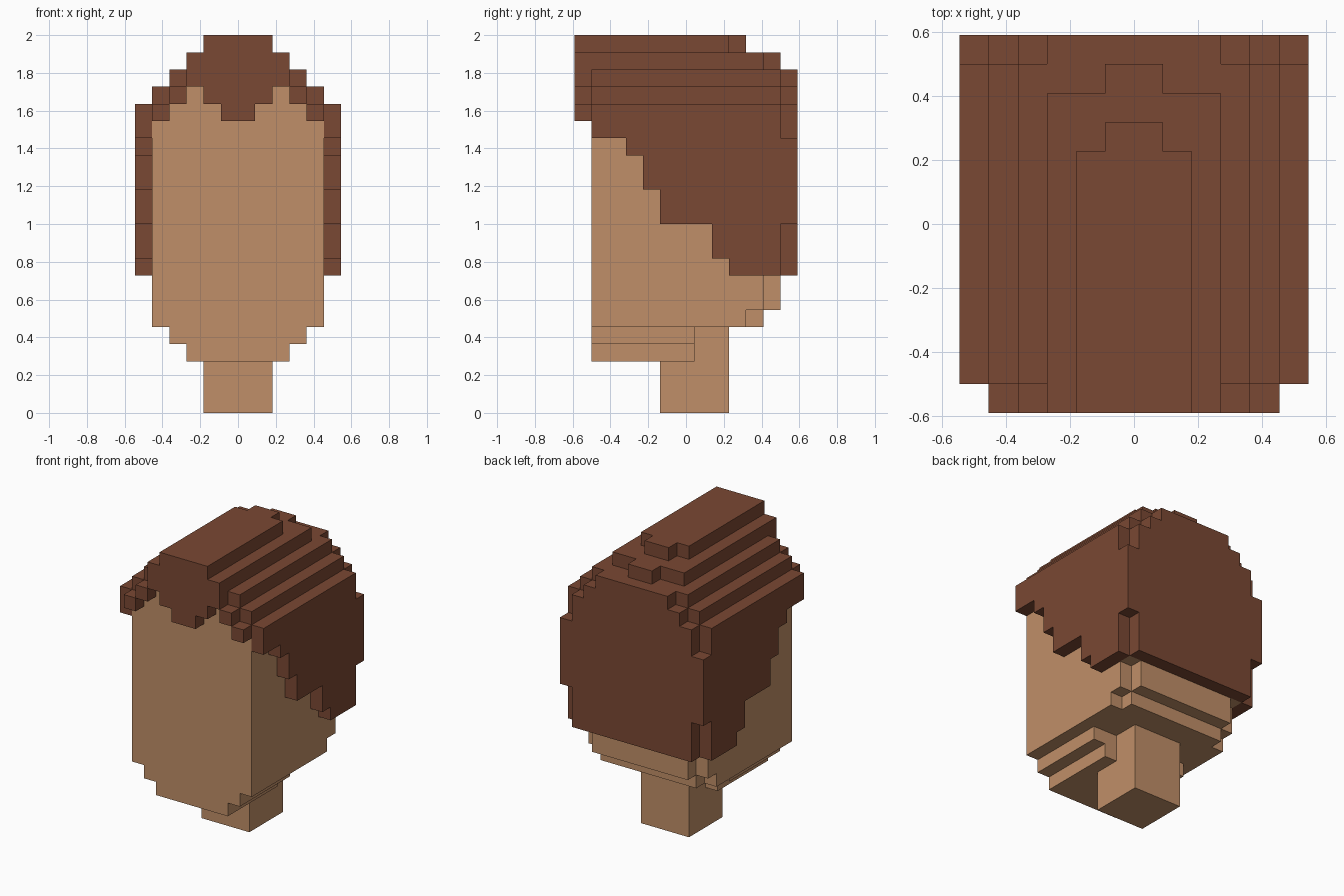
import bpy
import bmesh
from mathutils import Matrix

cube = bpy.data.objects.get("Cube")
if cube:
    bpy.data.objects.remove(cube, do_unlink=True)

U = 1 / 11  # size of one block


def material(name, rgb):
    m = bpy.data.materials.new(name)
    m.use_nodes = True
    m.diffuse_color = (*rgb, 1)
    m.node_tree.nodes["Principled BSDF"].inputs["Base Color"].default_value = (*rgb, 1)
    return m


SKIN = material("skin tan", (0.527, 0.275, 0.138))
HAIR = material("hair brown", (0.195, 0.065, 0.033))


def add_box(bm, x0, x1, y0, y1, z0, z1):
    size = Matrix.Diagonal((x1 - x0, y1 - y0, z1 - z0, 1))
    mid = Matrix.Translation(((x0 + x1) / 2, (y0 + y1) / 2, (z0 + z1) / 2))
    bmesh.ops.create_cube(bm, size=1, matrix=mid @ size)


def part(name, mat, centred=(), paired=()):
    """centred: (half width, y0, y1, z0, z1); paired: (x0, x1, y0, y1, z0, z1), mirrored."""
    bm = bmesh.new()
    for h, *rest in centred:
        add_box(bm, -h, h, *rest)
    for x0, x1, *rest in paired:
        add_box(bm, x0, x1, *rest)
        add_box(bm, -x1, -x0, *rest)
    bmesh.ops.scale(bm, vec=(U, U, U), verts=bm.verts)
    mesh = bpy.data.meshes.new(name)
    bm.to_mesh(mesh)
    bm.free()
    mesh.materials.append(mat)
    obj = bpy.data.objects.new(name, mesh)
    bpy.context.collection.objects.link(obj)


# Neck, stepped jaw and head
part("neck", SKIN, [(2, -1.5, 2.5, 0, 5)])
part("jaw", SKIN, [(3, -5.5, 0.5, 3, 4), (4, -5.5, 0.5, 4, 5)])
part("head", SKIN, [
    (5, -5.5, 3.5, 5, 6), (4, 3.5, 4.5, 5, 6),    # base of the skull
    (5, -5.5, 4.5, 6, 8), (4, 4.5, 5.5, 6, 8),    # nape
    (5, -5.5, 5.5, 8, 17),                        # face
    (4, -5.5, 5.5, 17, 18), (3, -5.5, 5.5, 18, 19),  # forehead
])

# Stepped top of the hair
part("hair_crown", HAIR, [
    (2, -6.5, 2.5, 21, 22), (1, 2.5, 3.5, 21, 22),
    (3, -6.5, 4.5, 20, 21), (1, 4.5, 5.5, 20, 21),
    (4, -5.5, 5.5, 19, 20),
], [
    (3, 5, -5.5, 5.5, 18, 19),
    (4, 6, -5.5, 5.5, 17, 18),
])

# Fringe: central peak plus diagonal blocks at the temples
part("hair_fringe", HAIR, [
    (3, -6.5, -5.5, 19, 20), (2, -6.5, -5.5, 18, 19), (1, -6.5, -5.5, 17, 18),
], [
    (3, 4, -6.5, -5.5, 18, 19), (4, 5, -6.5, -5.5, 17, 18),
])

# Side hair: front edge steps backwards going down
steps = [(-5.5, 16, 17), (-3.5, 15, 16), (-2.5, 13, 15),
         (-1.5, 11, 13), (1.5, 9, 11), (2.5, 8, 9)]
part("hair_sides", HAIR, paired=[(5, 6, y, 5.5, z0, z1) for y, z0, z1 in steps])

# Back hair: widest in the middle
part("hair_back", HAIR, [(h, 5.5, 6.5, z0, z1) for h, z0, z1 in
                         [(3, 19, 20), (4, 18, 19), (5, 16, 18), (6, 11, 16), (5, 8, 11)]])
